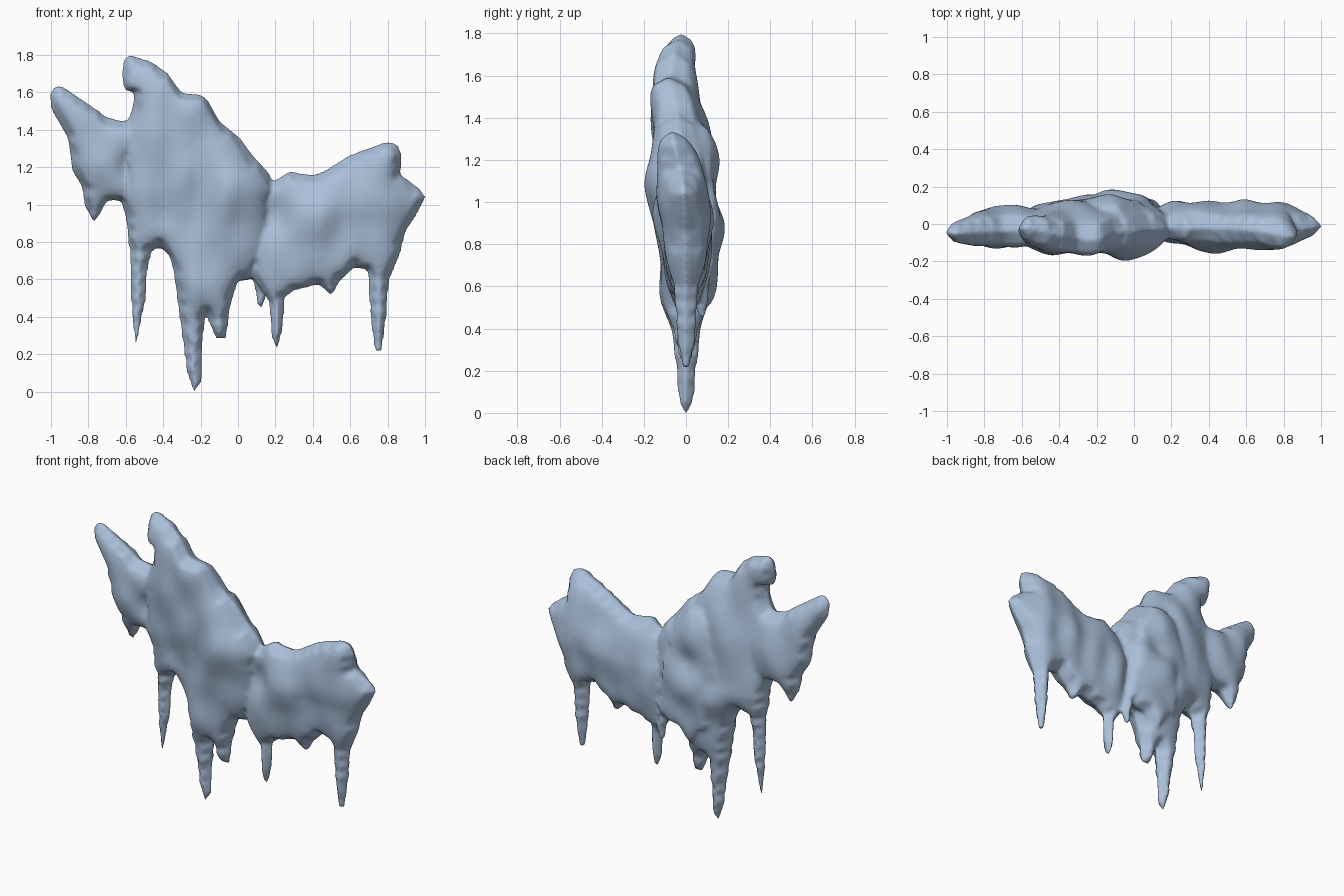
import bpy
import bmesh
import math
from mathutils import Vector, noise
from mathutils.geometry import delaunay_2d_cdt

STEP = 0.042
FRONT, BACK, BOTH = -1, 1, 0

cube = bpy.data.objects.get("Cube")
if cube:
    bpy.data.objects.remove(cube, do_unlink=True)

# Single pale blue ice colour
ice = bpy.data.materials.new("pale_ice_blue")
ice.use_nodes = True
ice_colour = (0.40, 0.52, 0.69, 1.0)
ice.diffuse_color = ice_colour
shader = next(n for n in ice.node_tree.nodes if n.type == "BSDF_PRINCIPLED")
shader.inputs["Base Color"].default_value = ice_colour
shader.inputs["Roughness"].default_value = 0.5


def resample(corners):
    """Split each outline side into short, even pieces."""
    points = []
    for start, end in zip(corners, corners[1:] + corners[:1]):
        a, b = Vector(start), Vector(end)
        pieces = max(1, round((b - a).length / STEP))
        points += [a.lerp(b, i / pieces) for i in range(pieces)]
    return points


def fill_points(rim):
    """Staggered points covering the box around the outline, clear of the rim."""
    xs, zs = [p.x for p in rim], [p.y for p in rim]
    row_height = STEP * math.sqrt(3) / 2
    points = []
    for row in range(int((max(zs) - min(zs)) / row_height) + 1):
        for column in range(int((max(xs) - min(xs)) / STEP) + 1):
            p = Vector((min(xs) + (column + row % 2 / 2) * STEP,
                        min(zs) + row * row_height))
            if min((p - r).length for r in rim) > STEP * 0.6:
                points.append(p)
    return points


def inflate(bm, thickness):
    """Relax a height field that is round on thin spikes and levels off on wide areas."""
    inner = [v for v in bm.verts if not v.is_boundary]
    links = {v: [e.other_vert(v) for e in v.link_edges] for v in inner}
    rise = {v: 0.75 * sum(e.calc_length() ** 2 for e in v.link_edges) / len(v.link_edges)
            for v in inner}
    height = {v: 0.0 for v in bm.verts}
    for _ in range(200):
        for v in inner:
            mean = sum(height[n] for n in links[v]) / len(links[v])
            height[v] = (mean + rise[v]) / (1 + rise[v] / thickness ** 2)
    return {v: math.sqrt(h) for v, h in height.items()}


def swell(swells, side, x, z):
    """Sum the soft bumps of one side at a point."""
    return sum(amount * math.exp(-((x - cx) ** 2 + (z - cz) ** 2) / radius ** 2)
               for face, cx, cz, radius, amount in swells if face == side)


def add_ice(body, corners, thickness, depth, swells):
    """Add a pillowed body of ice; swells are (side, x, z, radius, amount),
    where BOTH bends the whole body back by the amount."""
    rim = resample(corners)
    count = len(rim)
    edges = [(i, (i + 1) % count) for i in range(count)]
    flat, _, tris, *_ = delaunay_2d_cdt(rim + fill_points(rim), edges, [], 1, 1e-5)
    bm = bmesh.new()
    verts = [bm.verts.new((p.x, 0, p.y)) for p in flat]
    for tri in tris:
        bm.faces.new([verts[i] for i in tri])
    bmesh.ops.delete(bm, geom=[v for v in bm.verts if not v.link_faces], context="VERTS")

    # Give narrow spikes a centre line
    chords = [e for e in bm.edges if not e.is_boundary
              and all(v.is_boundary for v in e.verts)]
    bmesh.ops.subdivide_edges(bm, edges=chords, cuts=1)
    bmesh.ops.triangulate(bm, faces=bm.faces[:])

    # Raise a front and a back skin joined along the rim; the top leans forward
    height = inflate(bm, thickness)
    skins = bmesh.new()
    for side in (FRONT, BACK):
        skin = {}
        for v in bm.verts:
            x, _, z = v.co
            bulk = (height[v] / thickness) ** 2
            lump = noise.noise(Vector((x * 7, side * 3 + depth * 9, z * 4))) * 0.03
            lump += swell(swells, side, x, z)
            middle = depth - 0.08 * max(0, z - 0.9) + swell(swells, BOTH, x, z)
            y = middle + side * (height[v] + lump * bulk)
            skin[v] = skins.verts.new((x, y, z))
        for f in bm.faces:
            skins.faces.new([skin[v] for v in f.verts])
    bmesh.ops.remove_doubles(skins, verts=skins.verts[:], dist=1e-4)
    bmesh.ops.recalc_face_normals(skins, faces=skins.faces[:])

    part = bpy.data.meshes.new("ice_part")
    skins.to_mesh(part)
    body.from_mesh(part)
    bpy.data.meshes.remove(part)
    bm.free()
    skins.free()


body = bmesh.new()

# Small wing of ice with a stubby drip
wing = [(-1.01, 1.6), (-.98, 1.64), (-.94, 1.64), (-.7, 1.47), (-.62, 1.45),
        (-.5, 1.47), (-.35, 1.3), (-.4, 1), (-.64, 1.02), (-.7, 1.02),
        (-.73, .95), (-.77, .9), (-.82, .98), (-.84, 1.1), (-.89, 1.18),
        (-.91, 1.35), (-1, 1.5)]
add_ice(body, wing, 0.11, 0.01, [(FRONT, -.7, 1.2, .1, .02),
                                 (FRONT, -.57, 1.2, .09, -.07)])

# Tall middle mass with two long icicles and a blunt drip
middle = [(-.56, 1.6), (-.61, 1.61), (-.625, 1.7), (-.61, 1.79), (-.57, 1.8),
          (-.47, 1.77), (-.38, 1.71), (-.3, 1.6), (-.2, 1.59), (-.16, 1.56),
          (-.1, 1.45), (.02, 1.35), (.1, 1.24), (.17, 1.17), (.19, 1.1),
          (.18, .9), (.15, .75), (.08, .6), (0, .59), (-.04, .45), (-.06, .28),
          (-.12, .28), (-.17, .41), (-.185, .3), (-.195, .05), (-.235, -.01),
          (-.275, .1), (-.315, .4), (-.345, .64), (-.37, .73), (-.42, .77),
          (-.46, .75), (-.48, .65), (-.49, .5), (-.545, .23), (-.57, .4),
          (-.58, .73), (-.6, .92), (-.63, 1.03), (-.62, 1.4), (-.58, 1.48),
          (-.56, 1.55)]
add_ice(body, middle, 0.13, 0, [(FRONT, 0, 1.08, .18, .05),
                                (FRONT, -.4, .95, .1, -.03),
                                (FRONT, -.25, .55, .1, .03),
                                (BACK, -.27, .8, .1, .03),
                                (BACK, -.3, 1.2, .15, .03),
                                (BOTH, -.58, 1.8, .15, .05),
                                (BOTH, -.22, 1.6, .12, -.03)])

# Bulge behind the middle, with a tiny drip
bulge = [(-.3, 1.3), (-.17, 1.42), (-.05, 1.36), (.04, 1.25), (.08, 1.1),
         (.14, .8), (.16, .52), (.13, .44), (.1, .46), (.08, .6), (-.02, .58),
         (-.1, .48), (-.24, .6), (-.32, .8), (-.36, 1)]
add_ice(body, bulge, 0.085, 0.075, [(BACK, -.15, 1.2, .12, .02),
                                    (BACK, -.06, .85, .1, .02),
                                    (BACK, -.1, 1.04, .08, -.03)])

# Broad side mass with two icicles
broad = [(.12, 1.05), (.19, 1.13), (.28, 1.18), (.4, 1.16), (.46, 1.18),
         (.6, 1.27), (.8, 1.34), (.86, 1.32), (.88, 1.26), (.87, 1.16),
         (.96, 1.1), (1.01, 1.04), (.95, .93), (.9, .86), (.87, .74), (.81, .59),
         (.795, .4), (.77, .21), (.73, .21), (.705, .4), (.69, .65),
         (.62, .66), (.55, .59), (.5, .51), (.43, .57), (.3, .54), (.25, .5),
         (.245, .35), (.21, .22), (.175, .3), (.165, .48), (.08, .6), (.06, .8)]
add_ice(body, broad, 0.11, 0, [(FRONT, .42, .95, .14, .045),
                               (FRONT, .74, 1, .1, .025),
                               (FRONT, .19, .95, .1, -.05),
                               (BACK, .62, .95, .12, .025),
                               (BACK, .25, .9, .12, .02),
                               (BOTH, .85, 1.33, .15, -.03)])

mesh = bpy.data.meshes.new("ice_formation")
body.to_mesh(mesh)
body.free()
mesh.materials.append(ice)
formation = bpy.data.objects.new("ice_formation", mesh)
bpy.context.collection.objects.link(formation)

# Melt the masses into one soft skin
remesh = formation.modifiers.new("melt_together", "REMESH")
remesh.mode = "VOXEL"
remesh.voxel_size = 0.013
remesh.use_smooth_shade = True
soften = formation.modifiers.new("soften", "SMOOTH")
soften.factor = 0.5
soften.iterations = 6
